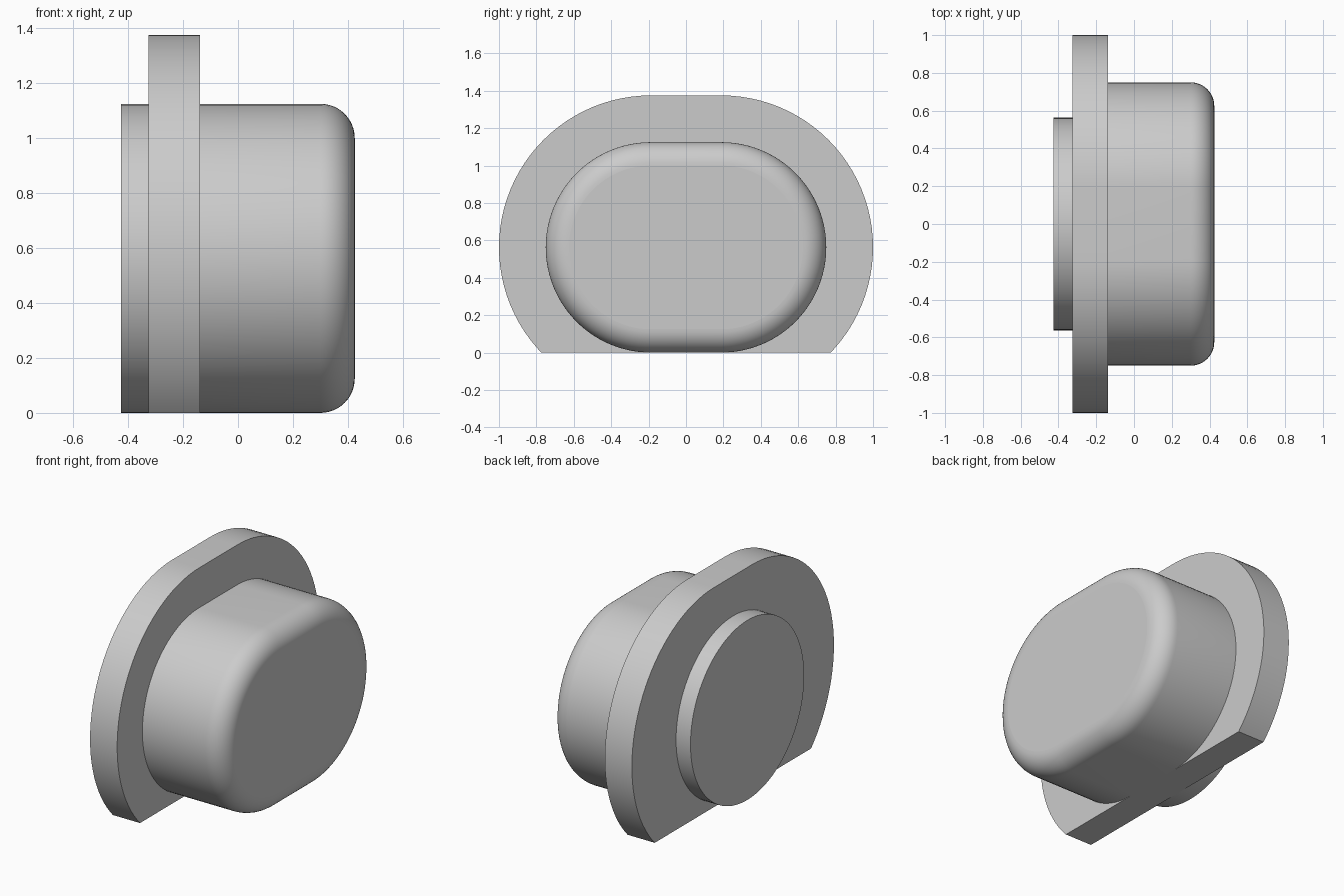
import bpy, bmesh, math
from mathutils import Vector

cube = bpy.data.objects.get("Cube")
if cube:
    bpy.data.objects.remove(cube)

CENTRE_Z = 0.5625
HALF_FLAT = 0.1875

grey = bpy.data.materials.new("plain grey")
grey.use_nodes = True
colour = (0.6, 0.6, 0.6, 1)
grey.diffuse_color = colour
grey.node_tree.nodes["Principled BSDF"].inputs["Base Color"].default_value = colour


def outline(radius, half_flat, steps=48):
    """Rounded slot outline in y and z; a circle when half_flat is zero."""
    points = []
    for side in (1, -1):
        for i in range(steps + 1):
            a = math.pi * i / steps - side * math.pi / 2
            points.append((side * half_flat + radius * math.cos(a),
                           CENTRE_Z + radius * math.sin(a)))
    return points if half_flat else points[:steps] + points[steps + 1:-1]


def loft(name, sections, half_flat, cut_floor=False):
    """Join outlines given as (x, radius) into a closed solid along x."""
    bm = bmesh.new()
    rings = [[bm.verts.new((x, y, z)) for y, z in outline(r, half_flat)]
             for x, r in sections]
    for low, high in zip(rings, rings[1:]):
        for i in range(len(low)):
            j = (i + 1) % len(low)
            bm.faces.new((low[i], low[j], high[j], high[i]))
    bm.faces.new(rings[0])
    bm.faces.new(rings[-1])
    bmesh.ops.remove_doubles(bm, verts=bm.verts, dist=1e-5)
    # Trim the underside level with the floor
    if cut_floor:
        cut = bmesh.ops.bisect_plane(
            bm, geom=bm.verts[:] + bm.edges[:] + bm.faces[:],
            plane_co=Vector((0, 0, 0)), plane_no=Vector((0, 0, 1)), clear_inner=True)
        edges = [e for e in bm.edges if e.is_boundary]
        bmesh.ops.holes_fill(bm, edges=edges, sides=0)
    bmesh.ops.recalc_face_normals(bm, faces=bm.faces)
    mesh = bpy.data.meshes.new(name)
    bm.to_mesh(mesh)
    bm.free()
    obj = bpy.data.objects.new(name, mesh)
    bpy.context.collection.objects.link(obj)
    mesh.materials.append(grey)
    bpy.ops.object.select_all(action='DESELECT')
    obj.select_set(True)
    bpy.context.view_layer.objects.active = obj
    bpy.ops.object.shade_smooth_by_angle(angle=math.radians(30))
    # Keep the end caps truly flat
    for face in mesh.polygons:
        if abs(face.normal.x) > 0.9999:
            face.use_smooth = False
    return obj


# Main body with a rounded outer rim
FILLET, BODY_R, BODY_END = 0.125, 0.5625, 0.425
rim = [(BODY_END - FILLET + FILLET * math.sin(a), BODY_R - FILLET + FILLET * math.cos(a))
       for a in (math.pi / 2 * i / 12 for i in range(13))]
loft("body", [(-0.1375, BODY_R)] + rim, HALF_FLAT)

# Wide flange with a flat foot
loft("flange", [(-0.325, 0.8125), (-0.1375, 0.8125)], HALF_FLAT, cut_floor=True)

# Round boss behind the flange
loft("rear_boss", [(-0.425, 0.5625), (-0.325, 0.5625)], 0)
